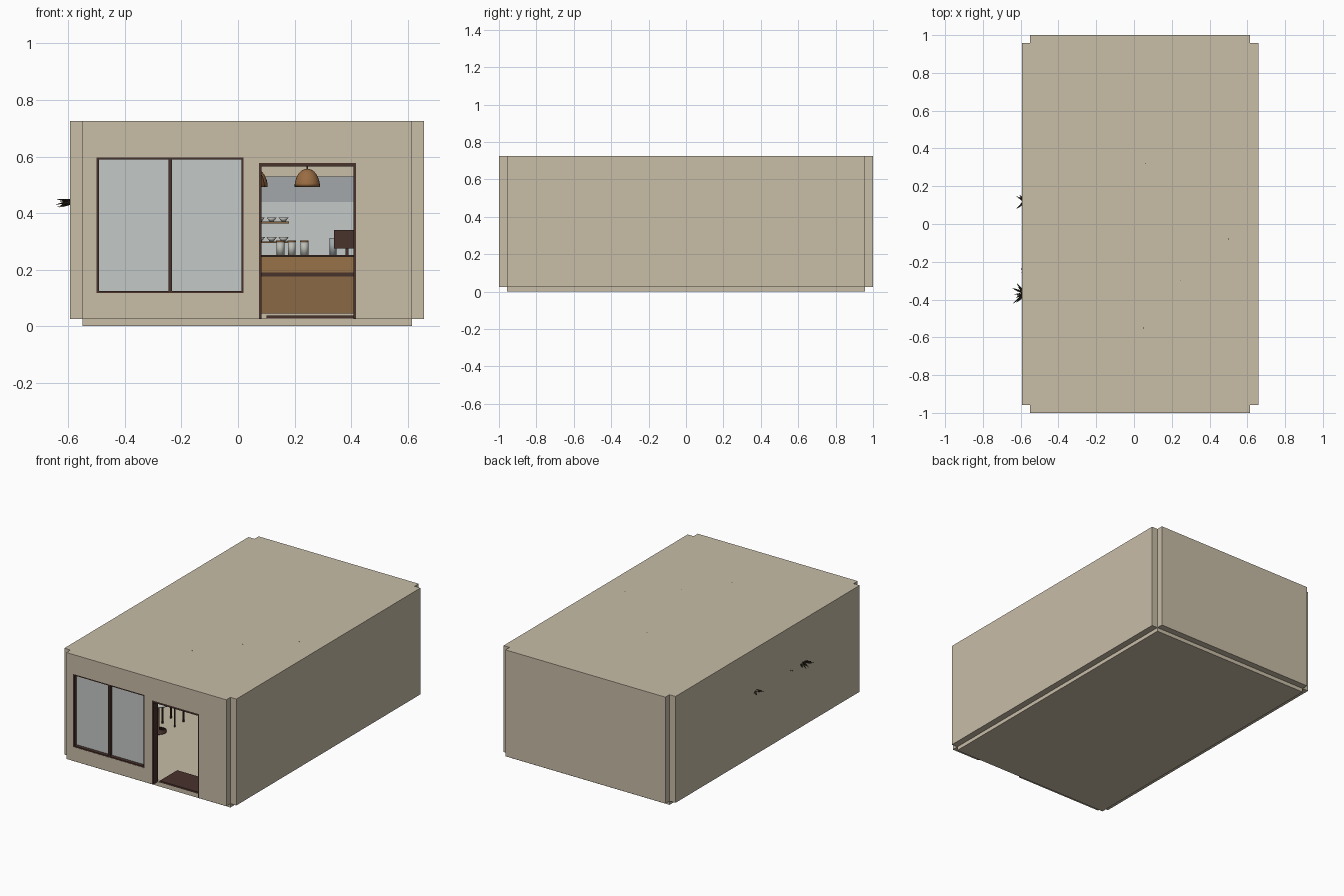
import bpy, bmesh, math, random
from mathutils import Vector

random.seed(4)
if "Cube" in bpy.data.objects:
    bpy.data.objects.remove(bpy.data.objects["Cube"])


def material(name, r, g, b):
    m = bpy.data.materials.new(name)
    m.use_nodes = True
    m.diffuse_color = (r, g, b, 1)
    m.node_tree.nodes["Principled BSDF"].inputs["Base Color"].default_value = (r, g, b, 1)
    return m


PLASTER = material("beige plaster", .58, .51, .39)
DARK = material("dark brown wood", .065, .032, .025)
GLASS = material("pale glass", .55, .58, .57)
WOOD = material("brown wood", .26, .14, .06)
OAK = material("light brown wood", .31, .17, .065)
COPPER = material("copper", .32, .15, .055)
TILE = material("grey tile", .36, .39, .40)
CERAMIC = material("pale ceramic", .50, .50, .46)
LEAF = material("dark leaf", .045, .035, .018)


def finish(name, bm, mat, smooth=False):
    me = bpy.data.meshes.new(name)
    bmesh.ops.recalc_face_normals(bm, faces=bm.faces)
    bm.to_mesh(me)
    bm.free()
    me.materials.append(mat)
    for p in me.polygons:
        p.use_smooth = smooth
    ob = bpy.data.objects.new(name, me)
    bpy.context.collection.objects.link(ob)
    return ob


def add_box(bm, x, y, z):
    vs = bmesh.ops.create_cube(bm, size=1)["verts"]
    for v in vs:
        v.co = Vector([a + (b - a) * (c + .5) for (a, b), c in zip((x, y, z), v.co)])


def boxes(name, mat, *spans):
    bm = bmesh.new()
    for s in spans:
        add_box(bm, *s)
    return finish(name, bm, mat)


def lathe(name, mat, profile, at, sides=16):
    # profile: (radius, height) pairs, spun round a vertical axis
    bm = bmesh.new()
    vs = [bm.verts.new((r, 0, h)) for r, h in profile]
    es = [bm.edges.new(p) for p in zip(vs, vs[1:])]
    bmesh.ops.spin(bm, geom=vs + es, cent=(0, 0, 0), axis=(0, 0, 1),
                   angle=math.tau, steps=sides, use_duplicate=False)
    bmesh.ops.remove_doubles(bm, verts=bm.verts, dist=.0002)
    ob = finish(name, bm, mat, True)
    ob.location = at
    return ob


def frame(name, x, y, z, t):
    (x0, x1), (z0, z1) = x, z
    return boxes(name, DARK, ((x0, x0 + t), y, z), ((x1 - t, x1), y, z),
                 ((x0 + t, x1 - t), y, (z0, z0 + t)), ((x0 + t, x1 - t), y, (z1 - t, z1)))


# Shell: recessed floor slab, four wall panels that leave open corners, roof
XI, YI, H = (-.55, .615), (-.957, .957), (.025, .725)
WINDOW = ((-.50, .02), (.117, .597))
DOOR = ((.075, .417), (.025, .577))
boxes("floor", PLASTER, (XI, YI, (0, .027)))
boxes("roof", PLASTER, (XI, YI, (.70, .725)))
boxes("left_wall", PLASTER, ((.615, .658), YI, H))
boxes("right_wall", PLASTER, ((-.594, -.55), YI, H))
boxes("back_wall", PLASTER, (XI, (.957, 1), H))
front = boxes("front_wall", PLASTER, (XI, (-1, -.957), H))

# Window and door openings
for x, z in (WINDOW, (DOOR[0], (-.1, DOOR[1][1]))):
    cutter = boxes("opening_cutter", PLASTER, (x, (-1.1, -.9), z))
    cutter.hide_render = True
    mod = front.modifiers.new("opening", "BOOLEAN")
    mod.operation, mod.solver, mod.object = "DIFFERENCE", "EXACT", cutter
    bpy.context.view_layer.objects.active = front
    bpy.ops.object.modifier_apply(modifier=mod.name)
    bpy.data.objects.remove(cutter)

# Window and door joinery
frame("window_frame", WINDOW[0], (-.999, -.95), WINDOW[1], .008)
boxes("window_mullion", DARK, ((-.246, -.234), (-.999, -.95), (.125, .589)))
boxes("window_glass", GLASS, ((-.492, .012), (-.976, -.972), (.125, .589)))
boxes("door_frame", DARK, ((.075, .083), (-.999, -.95), (.025, .577)),
      ((.409, .417), (-.999, -.95), (.025, .577)),
      ((.083, .409), (-.999, -.95), (.564, .577)))
boxes("door_mat", DARK, ((.10, .41), (-.957, -.775), (.027, .038)))

# Service counter
CX = (.03, .61)
boxes("counter_plinth", PLASTER, (CX, (.33, .55), (.027, .045)))
boxes("counter_body", WOOD, (CX, (.32, .56), (.045, .175)))
boxes("counter_band", DARK, (CX, (.315, .56), (.175, .19)))
boxes("counter_upper", OAK, (CX, (.32, .56), (.19, .245)))
boxes("counter_top", DARK, (CX, (.31, .57), (.245, .252)))

# Tiled back wall and shelves
boxes("lower_splashback", GLASS, ((-.1, .61), (.948, .957), (.2, .44)))
boxes("upper_splashback", TILE, ((-.1, .61), (.948, .957), (.44, .53)))
for z in (.30, .37):
    boxes("wall_shelf", WOOD, ((-.05, .18), (.87, .95), (z - .006, z)))
    for i in range(4):
        lathe("bowl", CERAMIC, [(0, 0), (.007, 0), (.018, .015), (.016, .015), (0, .004)],
              (.035 + i * .042, .91, z))

# Jars and coffee machine on the counter
for x in (.15, .19, .235):
    lathe("jar", CERAMIC, [(0, 0), (.014, 0), (.014, .045), (0, .045)], (x, .42, .252))
    lathe("jar_lid", COPPER, [(0, 0), (.015, 0), (.015, .006), (0, .006)], (x, .42, .297))
boxes("coffee_machine", DARK, ((.34, .45), (.38, .48), (.275, .34)),
      ((.38, .39), (.40, .46), (.252, .275)), ((.43, .44), (.40, .46), (.252, .275)))
lathe("milk_can", TILE, [(0, 0), (.012, 0), (.012, .06), (0, .06)], (.336, .43, .252))

# Dome pendant lamps
dome = [(.045 * math.cos(a), .065 * math.sin(a)) for a in (i * math.pi / 16 for i in range(9))]
for x, y in ((.245, -.3), (.05, -.55), (.06, .32), (.5, -.08)):
    lathe("pendant_lamp", COPPER, [(0, .004), (.042, .004)] + dome, (x, y, .492), 24)
    boxes("lamp_cord", DARK, ((x - .002, x + .002), (y - .002, y + .002), (.555, .7255)))


# Tables with a chair on either side
def chair(x, y, side):
    w, top = .045, .16
    legs = [((x + i * w - .004, x + i * w + .004), (y + j * w - .004, y + j * w + .004), (.027, top))
            for i in (-1, 1) for j in (-1, 1)]
    back = [((x + i * w - .004, x + i * w + .004), (y + side * w - .004, y + side * w + .004),
             (top, .29)) for i in (-1, 1)]
    boxes("chair_frame", DARK, *legs, *back,
          ((x - w, x + w), (y + side * w - .003, y + side * w + .003), (.25, .29)))
    boxes("chair_seat", OAK, ((x - .05, x + .05), (y - .05, y + .05), (top, top + .01)))


for y in (-.37, .2):
    lathe("table_top", CERAMIC, [(0, 0), (.085, 0), (.085, .01), (0, .01)], (-.32, y, .22), 24)
    lathe("table_leg", DARK, [(0, 0), (.05, 0), (.05, .006), (.006, .01), (.006, .193)],
          (-.32, y, .027))
    for s in (-1, 1):
        chair(-.32, y + s * .15, s)


# Wall plants whose leaf tips reach through the wall
def plant(y, reach, count):
    lathe("plant_pot", COPPER, [(0, 0), (.018, 0), (.026, .04), (0, .036)], (-.52, y, .385))
    bm = bmesh.new()
    root = Vector((-.575, y, .435))
    for i in range(count):
        a = math.tau * i / count + random.uniform(-.2, .2)
        out = Vector((-random.uniform(.5, 1) if i % 3 else .6, .75 * math.sin(a), .22 * math.cos(a)))
        tip = root + out * reach * random.uniform(.8, 1)
        mid = root.lerp(tip, .55) + Vector((0, 0, .007))
        wide = out.cross(Vector((0, 0, 1))).normalized() * .005
        a0, b0, c0, d0 = [bm.verts.new(p) for p in (root, mid + wide, tip, mid - wide)]
        bm.faces.new((a0, b0, c0))
        bm.faces.new((a0, c0, d0))
    finish("plant_leaves", bm, LEAF)


plant(-.37, .078, 20)
plant(.12, .06, 11)
plant(-.25, .028, 7)
